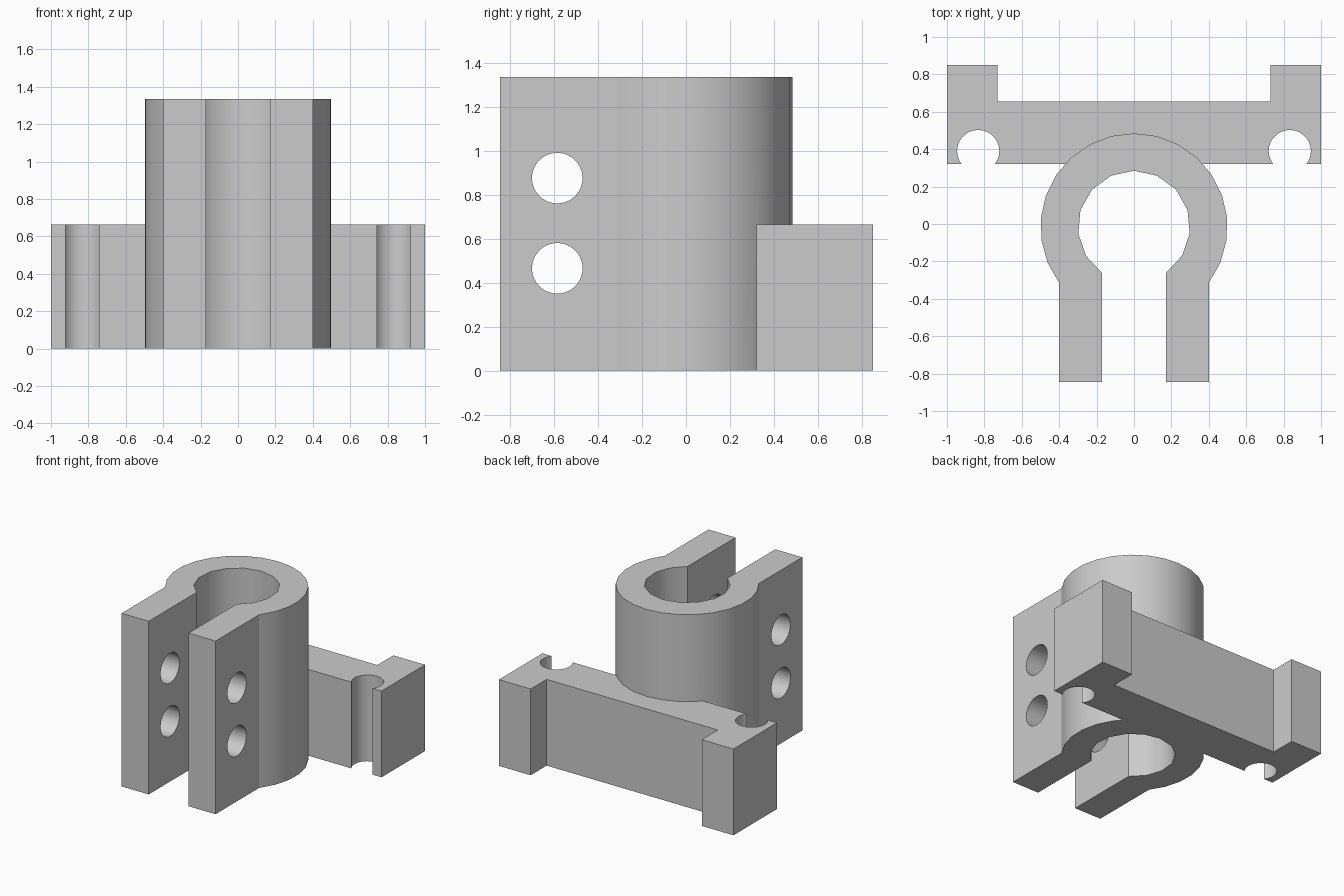
import bpy
import bmesh
from math import sin, cos, pi, asin, acos, radians
from mathutils import Matrix

if "Cube" in bpy.data.objects:
    bpy.data.objects.remove(bpy.data.objects["Cube"])

grey = bpy.data.materials.new("plain_grey")
grey.use_nodes = True
grey.diffuse_color = (0.6, 0.6, 0.6, 1)
grey.node_tree.nodes["Principled BSDF"].inputs["Base Color"].default_value = (0.6, 0.6, 0.6, 1)


def to_object(name, bm):
    bmesh.ops.recalc_face_normals(bm, faces=bm.faces)
    mesh = bpy.data.meshes.new(name)
    bm.to_mesh(mesh)
    bm.free()
    mesh.materials.append(grey)
    ob = bpy.data.objects.new(name, mesh)
    bpy.context.collection.objects.link(ob)
    return ob


def extrude_outline(name, points, height):
    bm = bmesh.new()
    face = bm.faces.new([bm.verts.new((x, y, 0)) for x, y in points])
    new = bmesh.ops.extrude_face_region(bm, geom=[face])["geom"]
    verts = [v for v in new if isinstance(v, bmesh.types.BMVert)]
    bmesh.ops.translate(bm, vec=(0, 0, height), verts=verts)
    return to_object(name, bm)


def arc(cx, cy, r, start, end, steps):
    """Points on an arc; angles are measured clockwise from +y."""
    angles = [start + (end - start) * i / steps for i in range(steps + 1)]
    return [(cx + r * sin(a), cy + r * cos(a)) for a in angles]


def mirrored(half):
    return half + [(-x, y) for x, y in reversed(half)]


def combine(target, other, operation):
    mod = target.modifiers.new(operation.title(), 'BOOLEAN')
    mod.operation, mod.solver, mod.object = operation, 'EXACT', other
    bpy.context.view_layer.objects.active = target
    bpy.ops.object.modifier_apply(modifier=mod.name)
    bpy.data.objects.remove(other)


# Split clamp: open ring with two parallel jaws
ring_y, outer, inner = -0.015, 0.5, 0.3
jaw_out, jaw_in, jaw_end = 0.4, 0.17, -0.845
out_angle = pi - asin(jaw_out / outer)
in_angle = pi - asin(jaw_in / inner)
outline = arc(0, ring_y, outer, -out_angle, out_angle, 18)
outline += [(jaw_out, jaw_end), (jaw_in, jaw_end)]
outline += arc(0, ring_y, inner, in_angle, -in_angle, 12)
outline += [(-jaw_in, jaw_end), (-jaw_out, jaw_end)]
bracket = extrude_outline("clamp_bracket", outline, 1.335)

# Mounting bar: end blocks at the back, round sockets open at the front
front, sock_x, sock_y, sock_r = 0.32, 0.833, 0.39, 0.113
lip = pi - acos((sock_y - front) / sock_r)
half = [(0.73, 0.655), (0.73, 0.85), (1, 0.85), (1, front)]
half += arc(sock_x, sock_y, sock_r, lip, -lip, 20)
bar = extrude_outline("mounting_bar", mirrored(half), 0.665)
combine(bracket, bar, 'UNION')

# Bolt holes through both jaws
for z in (0.465, 0.875):
    bm = bmesh.new()
    place = Matrix.Translation((0, -0.585, z)) @ Matrix.Rotation(radians(90), 4, 'Y')
    bmesh.ops.create_cone(bm, cap_ends=True, segments=40, radius1=0.115,
                          radius2=0.115, depth=1.2, matrix=place)
    hole = to_object("bolt_hole_cutter", bm)
    hole.hide_render = True
    combine(bracket, hole, 'DIFFERENCE')

# Smooth the round walls, keep the corners crisp
bpy.ops.object.select_all(action='DESELECT')
bracket.select_set(True)
bpy.context.view_layer.objects.active = bracket
bpy.ops.object.shade_smooth_by_angle(angle=radians(27))
